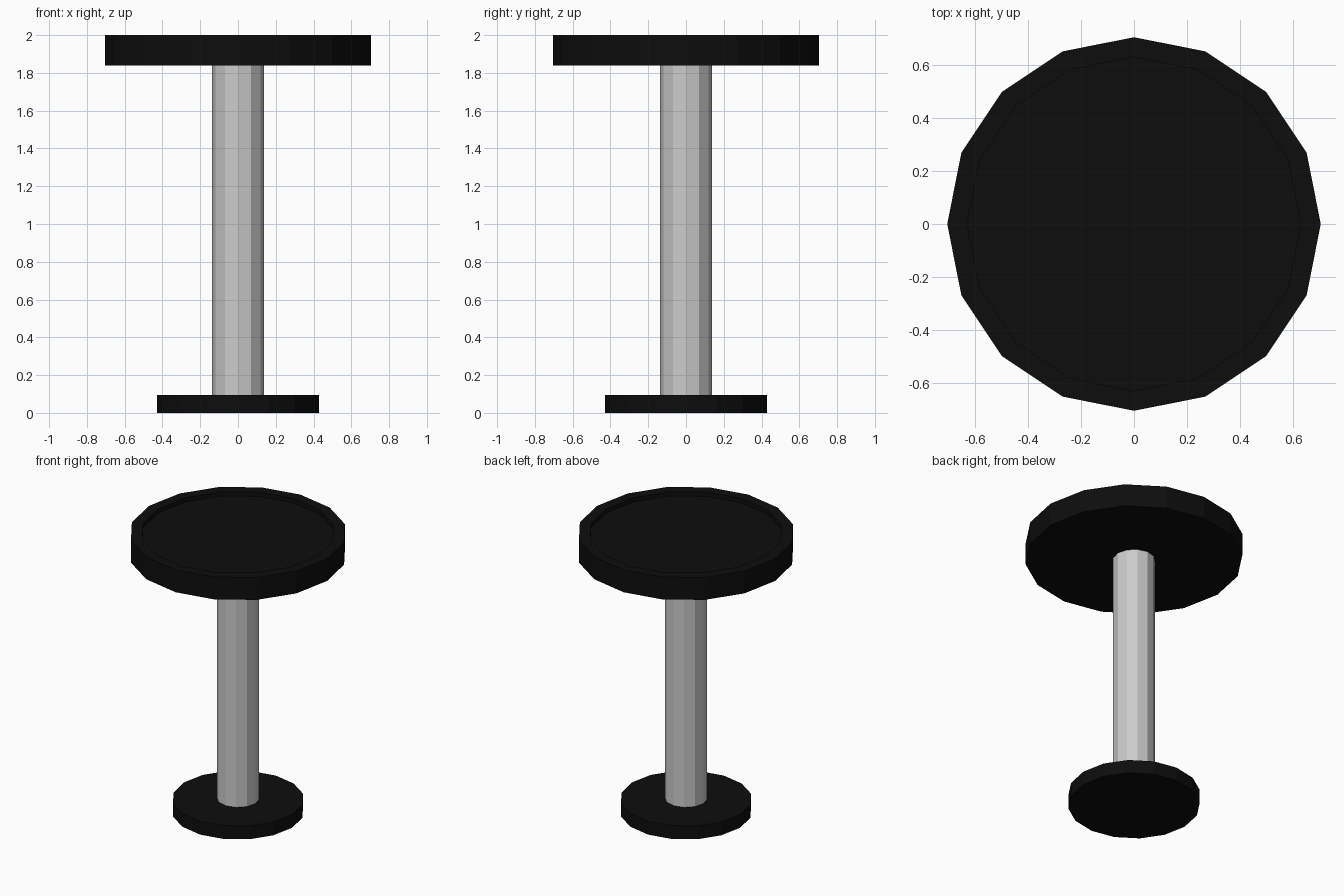
import bpy, bmesh, math

if "Cube" in bpy.data.objects:
    bpy.data.objects.remove(bpy.data.objects["Cube"])


def lathe(name, profile, sides, color=None):
    """Closed faceted solid from (radius, z) rings, listed bottom to top."""
    bm = bmesh.new()
    rings = []
    for r, z in profile:
        rings.append([bm.verts.new((r * math.cos(2 * math.pi * i / sides),
                                    r * math.sin(2 * math.pi * i / sides), z))
                      for i in range(sides)])
    for a, b in zip(rings, rings[1:]):
        for i in range(sides):
            j = (i + 1) % sides
            bm.faces.new((a[i], a[j], b[j], b[i]))
    bm.faces.new(rings[0][::-1])
    bm.faces.new(rings[-1])
    bmesh.ops.recalc_face_normals(bm, faces=bm.faces)
    mesh = bpy.data.meshes.new(name)
    bm.to_mesh(mesh)
    bm.free()
    obj = bpy.data.objects.new(name, mesh)
    bpy.context.collection.objects.link(obj)
    if color:
        mat = bpy.data.materials.new(name + "_black")
        mat.diffuse_color = color
        mat.use_nodes = True
        mat.node_tree.nodes["Principled BSDF"].inputs["Base Color"].default_value = mat.diffuse_color
        mesh.materials.append(mat)
    return obj


BLACK = (0.004, 0.004, 0.004, 1)

# Floor plate
lathe("base", [(0.428, 0), (0.428, 0.095)], 16, BLACK)
# Central post
lathe("post", [(0.137, 0.09), (0.137, 1.85)], 12)
# Round top with a shallow recess inside the rim
lathe("table_top", [(0.705, 1.84), (0.705, 2.0), (0.63, 2.0), (0.63, 1.97)], 16, BLACK)
